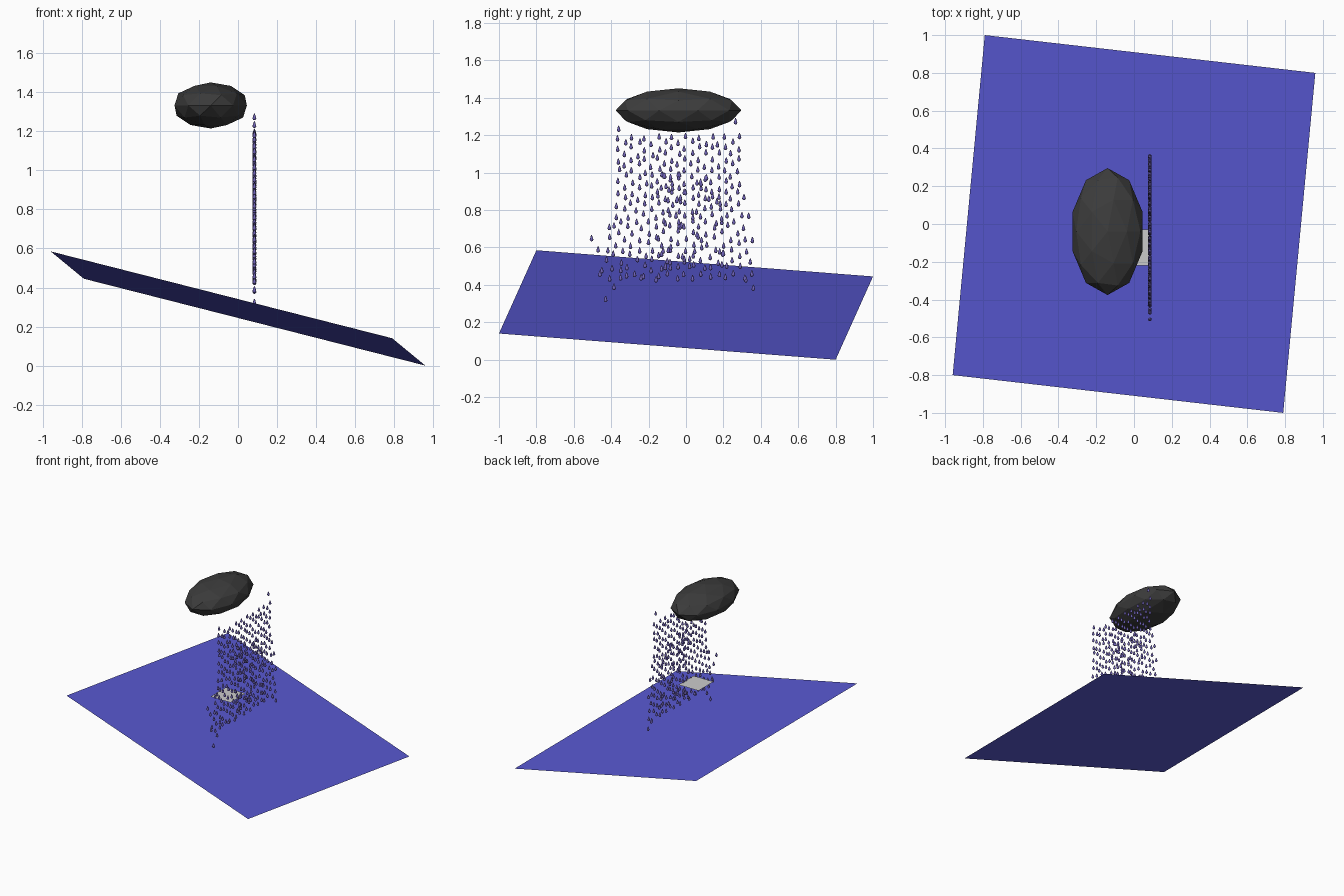
import bpy, bmesh, random
from mathutils import Matrix

if "Cube" in bpy.data.objects:
    bpy.data.objects.remove(bpy.data.objects["Cube"])

random.seed(4)


def material(name, rgb):
    m = bpy.data.materials.new(name)
    m.diffuse_color = (*rgb, 1)
    m.use_nodes = True
    m.node_tree.nodes["Principled BSDF"].inputs["Base Color"].default_value = m.diffuse_color
    return m


def add_object(name, bm, mat=None, smooth=False):
    me = bpy.data.meshes.new(name)
    for f in bm.faces:
        f.smooth = smooth
    bm.to_mesh(me)
    bm.free()
    ob = bpy.data.objects.new(name, me)
    bpy.context.collection.objects.link(ob)
    if mat:
        me.materials.append(mat)
    return ob


def sheet(name, corners, mat=None):
    bm = bmesh.new()
    bm.faces.new([bm.verts.new(c) for c in corners])
    return add_object(name, bm, mat)


# Tilted blue ground sheet
sheet("ground_sheet", [(-0.96, -0.80, 0.585), (0.79, -1.0, 0.14),
                       (0.96, 0.80, 0.0), (-0.79, 1.0, 0.445)],
      material("blue", (0.1, 0.1, 0.65)))

# Small grey horizontal sheet hovering behind the rain
sheet("small_sheet", [(-0.09, -0.22, 0.588), (0.088, -0.22, 0.588),
                      (0.088, -0.03, 0.588), (-0.09, -0.03, 0.588)])

# Faceted dark cloud
bm = bmesh.new()
bmesh.ops.create_icosphere(bm, subdivisions=2, radius=1)
bmesh.ops.transform(bm, verts=bm.verts, matrix=Matrix.Translation((-0.14, -0.04, 1.333))
                    @ Matrix.Diagonal((0.195, 0.336, 0.118, 1)))
add_object("cloud", bm, material("dark_grey", (0.045, 0.045, 0.045)))


# Rain: teardrops in one thin curtain, fanning out near the bottom
RAIN_X = 0.084


def add_drop(bm, y, z):
    verts = bmesh.ops.create_uvsphere(bm, u_segments=8, v_segments=6, radius=1)["verts"]
    for v in verts:
        taper = 1.0 - 0.35 * (v.co.z + 1) * (v.co.z > -0.1)
        v.co = (RAIN_X + v.co.x * 0.0115 * taper, y + v.co.y * 0.0115 * taper,
                z + v.co.z * 0.018)


bm = bmesh.new()
columns, rows = 19, 13
for c in range(columns):
    u = c / (columns - 1)
    for r in range(rows):
        z = 1.19 - 0.06 * r - 0.03 * (c % 2) + random.uniform(-0.012, 0.012)
        fan = max(0.0, (0.85 - z) / 0.4)
        left, right = -0.36 - 0.09 * fan, 0.28 + 0.07 * fan
        add_drop(bm, left + (right - left) * u + random.uniform(-0.008, 0.008), z)

# Extra drops thicken the middle
for i in range(55):
    add_drop(bm, random.uniform(-0.16, 0.2), random.uniform(0.48, 1.0))

# Stray drops at the rim of the curtain
for y, z in [(0.265, 1.275), (-0.36, 1.235), (-0.505, 0.65), (-0.43, 0.325),
             (-0.385, 0.39), (0.36, 0.385), (-0.46, 0.46), (-0.41, 0.71),
             (0.31, 0.87), (0.335, 0.77), (0.355, 0.64), (0.32, 0.43),
             (-0.16, 0.43), (-0.47, 0.59), (-0.35, 0.44), (-0.24, 0.44)]:
    add_drop(bm, y, z)
add_object("raindrops", bm, material("violet", (0.17, 0.13, 0.5)), smooth=True)
